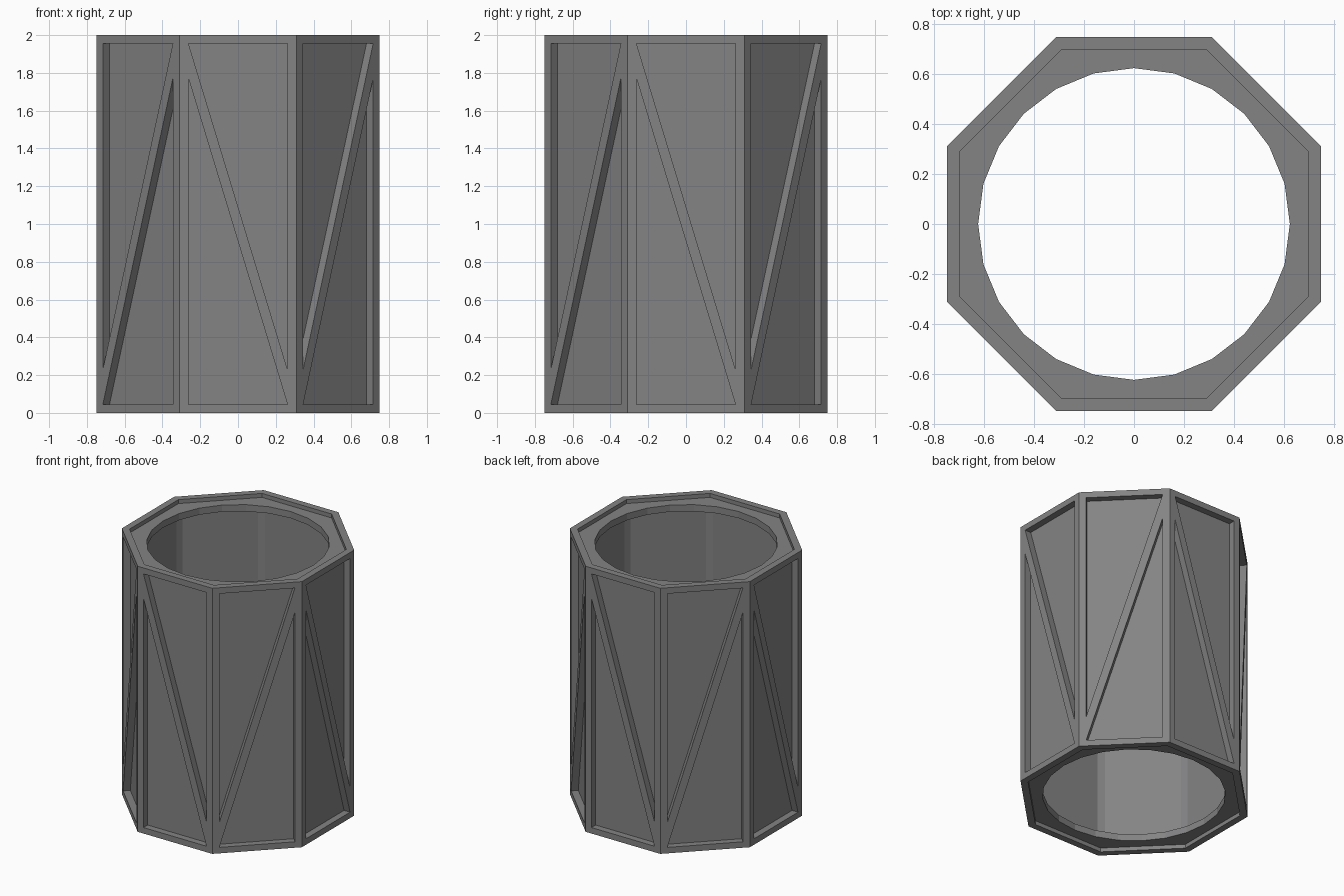
import bpy, bmesh, math
from mathutils import Matrix, Vector

if "Cube" in bpy.data.objects:
    bpy.data.objects.remove(bpy.data.objects["Cube"])

A, R = 0.75, 0.70                      # apothem of frame face, of recessed panel
S = A * math.tan(math.pi / 8)          # half side of the octagon
W = 0.262                              # half width of recessed panel

mat = bpy.data.materials.new("dark grey metal")
mat.diffuse_color = (0.23, 0.23, 0.235, 1)
mat.use_nodes = True
mat.node_tree.nodes["Principled BSDF"].inputs["Base Color"].default_value = mat.diffuse_color


def finish(bm, name):
    bmesh.ops.remove_doubles(bm, verts=bm.verts, dist=0.0001)
    me = bpy.data.meshes.new(name)
    bm.to_mesh(me)
    bm.free()
    me.materials.append(mat)
    ob = bpy.data.objects.new(name, me)
    bpy.context.collection.objects.link(ob)
    return ob


def octagon(ap, z):
    r = ap / math.cos(math.pi / 8)
    return [Vector((r * math.cos(math.pi / 8 + i * math.pi / 4),
                    r * math.sin(math.pi / 8 + i * math.pi / 4), z)) for i in range(8)]


def circle(r, z, n=24):
    return [Vector((r * math.cos(2 * math.pi * i / n),
                    r * math.sin(2 * math.pi * i / n), z)) for i in range(n)]


def band(bm, a, b):
    n = len(a)
    for i in range(n):
        j = (i + 1) % n
        bm.faces.new([bm.verts.new(p) for p in (a[i], a[j], b[j], b[i])])


# Frame: eight sides with a zigzag brace and two triangular openings each
bm = bmesh.new()
corners = [(-S, 0), (S, 0), (S, 2), (-S, 2)]
upper = [(-W, 1.955), (W, 1.955), (W, 0.23)]
lower = [(-W, 1.77), (-W, 0.045), (W, 0.045)]
for k in range(8):
    rot = Matrix.Rotation(k * math.pi / 4, 3, 'Z')
    flip = -1 if k % 2 else 1          # braces alternate direction

    def face(pts):
        pts = [rot @ Vector((flip * x, y, z)) for x, y, z in pts]
        if flip < 0:
            pts.reverse()
        bm.faces.new([bm.verts.new(p) for p in pts])

    a, b, c, d = corners
    u1, u2, u3 = upper
    l1, l2, l3 = lower
    for poly in ((d, u1, u2, c), (c, u2, u3, b), (a, b, l3, l2), (a, l2, l1, d),
                 (l1, l3, u3, u1), (d, l1, u1), (b, u3, l3)):
        area = sum(p[0] * q[1] - q[0] * p[1] for p, q in zip(poly, poly[1:] + poly[:1]))
        poly = poly if area > 0 else poly[::-1]
        face([(x, -A, z) for x, z in poly])
    # inner walls of the triangular recesses
    for tri in (upper, lower[::-1]):
        for p, q in zip(tri, tri[1:] + tri[:1]):
            face([(q[0], -A, q[1]), (p[0], -A, p[1]), (p[0], -R, p[1]), (q[0], -R, q[1])])
# top and bottom rims
band(bm, octagon(A, 2), octagon(R, 2))
band(bm, octagon(R, 2), octagon(R, 1.92))
band(bm, octagon(R, 0), octagon(A, 0))
band(bm, octagon(R, 0.08), octagon(R, 0))
finish(bm, "braced_frame")

# Wall panels: thin tube with narrow bevelled corners behind the posts
bm = bmesh.new()
ring = []
for k in range(8):
    rot = Matrix.Rotation(k * math.pi / 4, 3, 'Z')
    ring += [rot @ Vector((x, -R, 0)) for x in (-W, W)]


def level(s, z):
    return [Vector((p.x * s, p.y * s, z)) for p in ring]


band(bm, level(1, 0.04), level(1, 1.96))
band(bm, level(0.995, 1.96), level(0.995, 0.04))
finish(bm, "wall_panels")

# End plates: octagonal plates with a round 24-sided hole
for name, z0, z1 in (("top_plate", 1.92, 1.97), ("bottom_plate", 0.03, 0.08)):
    bm = bmesh.new()
    for z, up in ((z0, False), (z1, True)):
        outer, inner = octagon(R, z), circle(0.625, z)
        edges = []
        for loop in (outer, inner):
            vs = [bm.verts.new(p) for p in loop]
            edges += [bm.edges.new((vs[i], vs[(i + 1) % len(vs)])) for i in range(len(vs))]
        res = bmesh.ops.triangle_fill(bm, edges=edges, use_beauty=True)
        for f in [g for g in res["geom"] if isinstance(g, bmesh.types.BMFace)]:
            f.normal_update()
            if (f.normal.z > 0) != up:
                f.normal_flip()
    band(bm, circle(0.625, z1), circle(0.625, z0))
    band(bm, octagon(R, z0), octagon(R, z1))
    finish(bm, name)
